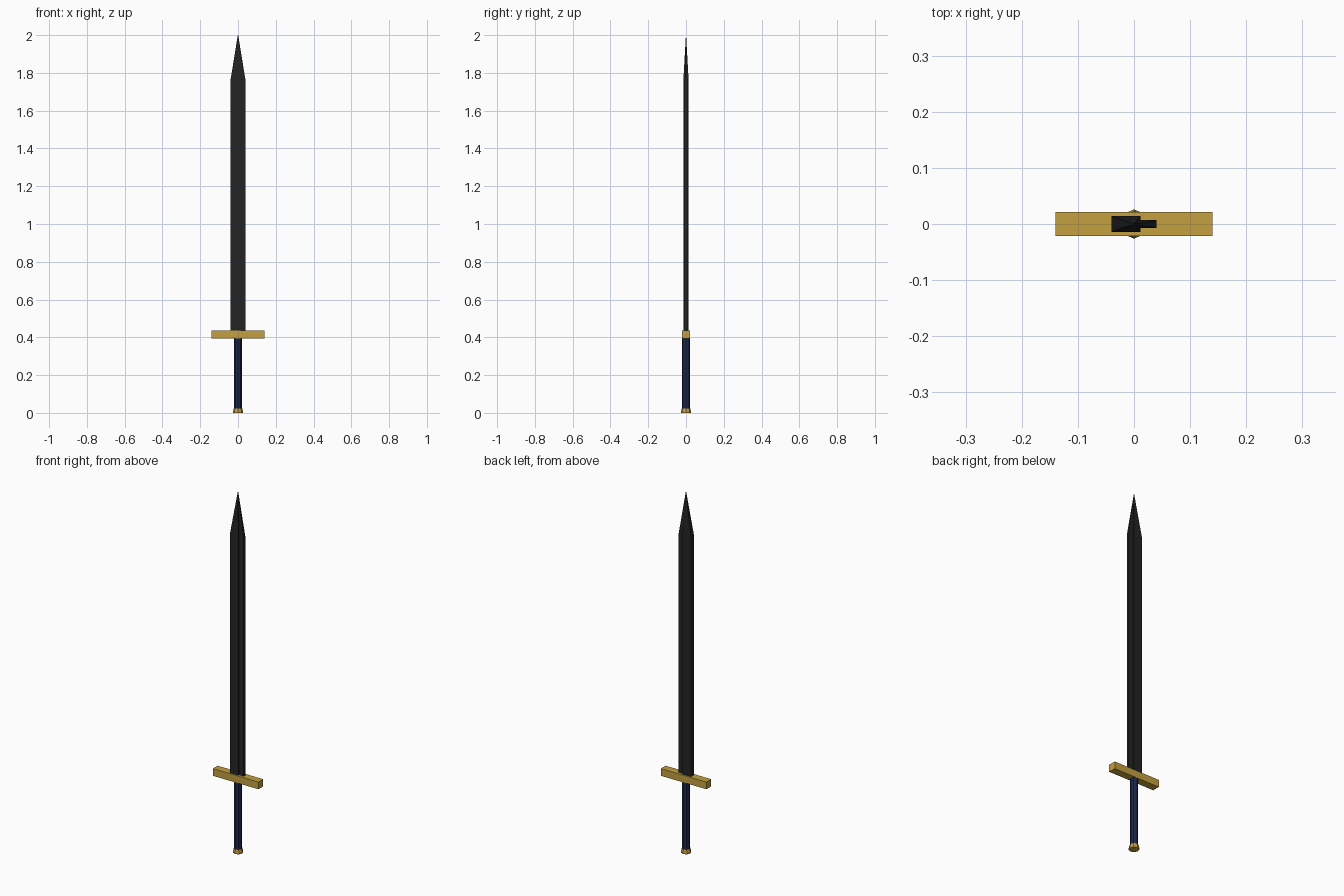
import bpy, bmesh, math

if "Cube" in bpy.data.objects:
    bpy.data.objects.remove(bpy.data.objects["Cube"])

def material(name, rgb):
    m = bpy.data.materials.new(name)
    m.diffuse_color = (*rgb, 1)
    m.use_nodes = True
    m.node_tree.nodes["Principled BSDF"].inputs["Base Color"].default_value = m.diffuse_color
    return m

gold = material("gold", (0.55, 0.35, 0.05))
navy = material("navy", (0.013, 0.021, 0.07))
black = material("black steel", (0.017, 0.017, 0.018))

def loft(name, rings, mat):
    """Skin a stack of equal-length rings and cap both ends."""
    bm = bmesh.new()
    loops = [[bm.verts.new(p) for p in ring] for ring in rings]
    n = len(loops[0])
    for a, b in zip(loops, loops[1:]):
        for i in range(n):
            j = (i + 1) % n
            bm.faces.new((a[i], a[j], b[j], b[i]))
    bm.faces.new(loops[0][::-1])
    bm.faces.new(loops[-1])
    bmesh.ops.remove_doubles(bm, verts=bm.verts, dist=1e-5)
    bmesh.ops.recalc_face_normals(bm, faces=bm.faces)
    me = bpy.data.meshes.new(name)
    bm.to_mesh(me)
    bm.free()
    me.materials.append(mat)
    ob = bpy.data.objects.new(name, me)
    bpy.context.collection.objects.link(ob)
    return ob

def ring(rx, ry, z, n=8):
    return [(rx * math.sin(2 * math.pi * i / n), ry * math.cos(2 * math.pi * i / n), z)
            for i in range(n)]

def box(name, x0, x1, y, z0, z1, mat):
    r = [(x0, -y), (x1, -y), (x1, y), (x0, y)]
    return loft(name, [[(*p, z) for p in r] for z in (z0, z1)], mat)

def blade_part(name, x0, x1, y, tip0, tip1):
    r = [(x0, -y), (x1, -y), (x1, y), (x0, y)]
    t = [(tip0, -0.0005), (tip1, -0.0005), (tip1, 0.0005), (tip0, 0.0005)]
    return loft(name, [[(*p, 0.42) for p in r], [(*p, 1.76) for p in r],
                       [(*p, 2.0) for p in t]], black)

# Blade: thick spine and thinner cutting edge, meeting at the point
blade_part("blade_spine", -0.04, 0.012, 0.014, -0.001, 0.0005)
blade_part("blade_edge", 0.012, 0.04, 0.007, 0.0005, 0.001)

# Hilt
box("crossguard", -0.14, 0.14, 0.021, 0.395, 0.435, gold)
loft("grip", [ring(0.02, 0.021, 0.02), ring(0.02, 0.021, 0.40)], navy)
loft("pommel", [ring(0.026, 0.026, 0), ring(0.026, 0.026, 0.008),
                ring(0.022, 0.023, 0.024)], gold)
